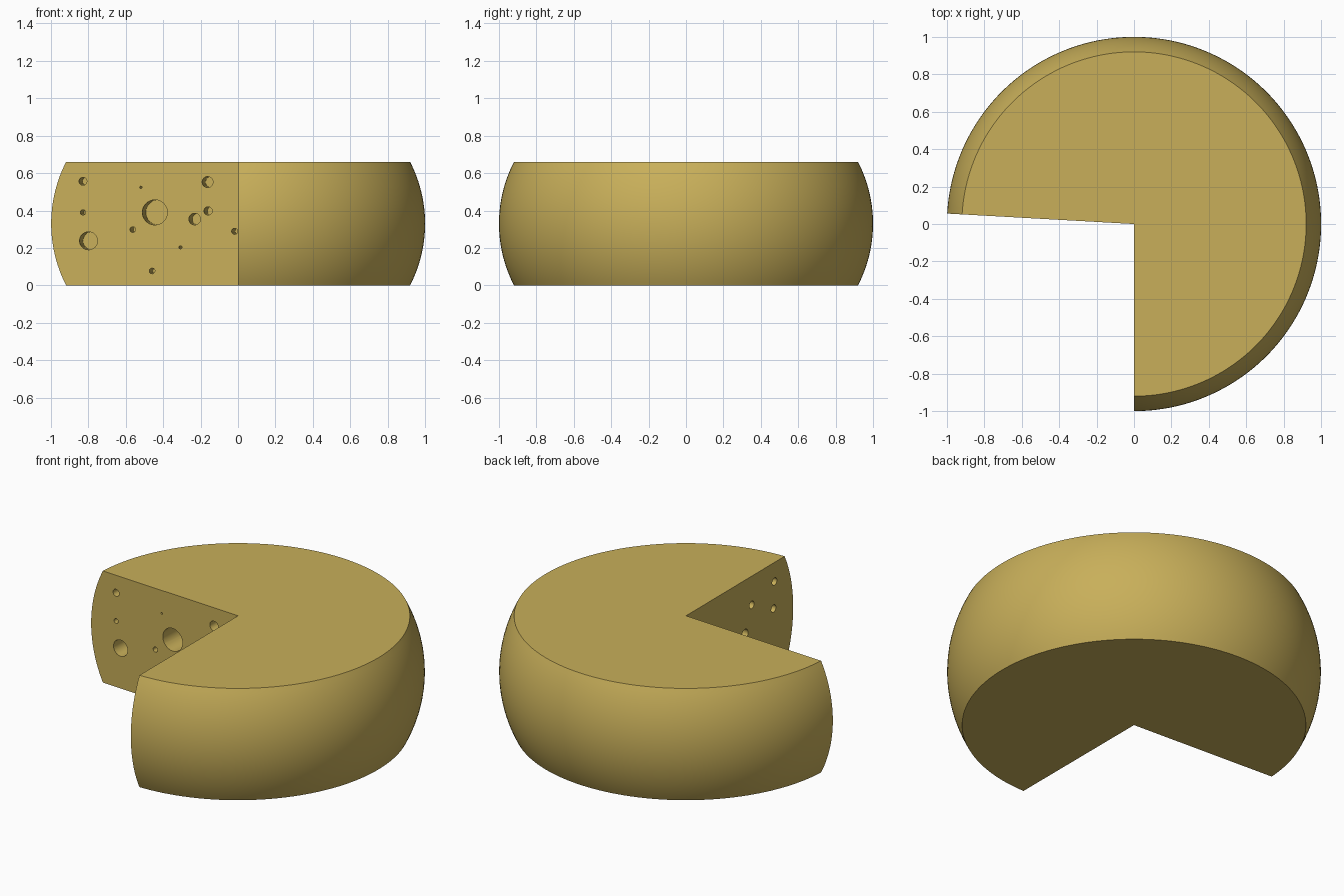
import bpy, bmesh, math
from mathutils import Vector, Matrix

old = bpy.data.objects.get("Cube")
if old:
    bpy.data.objects.remove(old, do_unlink=True)

HEIGHT, RADIUS, RIM = 0.66, 1.0, 0.92      # rim = radius of the flat top and bottom
START, END = math.radians(-90), math.radians(176.8)
SEGMENTS, BANDS = 120, 24
BORE_DEPTH = 0.33

yellow = bpy.data.materials.new("cheese yellow")
colour = (0.58, 0.43, 0.102, 1)
yellow.use_nodes = True
yellow.diffuse_color = colour
yellow.node_tree.nodes["Principled BSDF"].inputs["Base Color"].default_value = colour


def make_object(name, bm):
    bmesh.ops.recalc_face_normals(bm, faces=bm.faces[:])
    mesh = bpy.data.meshes.new(name)
    bm.to_mesh(mesh)
    bm.free()
    mesh.materials.append(yellow)
    obj = bpy.data.objects.new(name, mesh)
    bpy.context.collection.objects.link(obj)
    return obj


# Bulging wheel, swept around the axis and left open where the slice is missing
half, bulge = HEIGHT / 2, RADIUS - RIM
arc_radius = (half ** 2 + bulge ** 2) / (2 * bulge)
arc_half = math.asin(half / arc_radius)
profile = []
for i in range(BANDS + 1):
    t = arc_half * (2 * i / BANDS - 1)
    profile.append((RADIUS - arc_radius * (1 - math.cos(t)),
                    half + arc_radius * math.sin(t)))

bm = bmesh.new()
bottom, top = bm.verts.new((0, 0, 0)), bm.verts.new((0, 0, HEIGHT))
rings = []
for k in range(SEGMENTS + 1):
    a = START + (END - START) * k / SEGMENTS
    rings.append([bm.verts.new((r * math.cos(a), r * math.sin(a), z)) for r, z in profile])
for left, right in zip(rings, rings[1:]):
    for i in range(BANDS):
        bm.faces.new((left[i], right[i], right[i + 1], left[i + 1]))
bm.faces.new([bottom] + [ring[0] for ring in rings])
bm.faces.new([top] + [ring[-1] for ring in rings])
for ring in (rings[0], rings[-1]):
    bm.faces.new([bottom] + ring + [top])
wheel = make_object("cheese_wheel", bm)

# Holes on each cut face: distance from the axis, height, radius
back_holes = [(0.445, 0.39, 0.067), (0.80, 0.238, 0.048), (0.83, 0.556, 0.021),
              (0.83, 0.39, 0.014), (0.52, 0.524, 0.006), (0.163, 0.552, 0.029),
              (0.16, 0.398, 0.022), (0.232, 0.354, 0.031), (0.563, 0.298, 0.015),
              (0.308, 0.203, 0.008), (0.46, 0.077, 0.015), (0.018, 0.289, 0.016)]
side_holes = [(0.826, 0.546, 0.022), (0.613, 0.49, 0.022), (0.817, 0.39, 0.022),
              (0.55, 0.34, 0.03), (0.72, 0.16, 0.045), (0.35, 0.25, 0.055),
              (0.2, 0.4, 0.02), (0.5, 0.1, 0.018)]

# Straight bores going square into each cut face
bm = bmesh.new()
for angle, inward, holes in ((END, -1, back_holes), (START, 1, side_holes)):
    along = Vector((math.cos(angle), math.sin(angle), 0))
    into = Vector((-along.y, along.x, 0)) * inward
    turn = into.to_track_quat('Z', 'Y').to_matrix().to_4x4()
    for distance, z, radius in holes:
        # each bore starts slightly outside the face
        centre = along * distance + Vector((0, 0, z)) + into * (BORE_DEPTH / 2 - 0.01)
        bmesh.ops.create_cone(bm, cap_ends=True, segments=32, radius1=radius,
                              radius2=radius, depth=BORE_DEPTH + 0.02,
                              matrix=Matrix.Translation(centre) @ turn)
bores = make_object("hole_cutter", bm)
bores.hide_render = True

cut = wheel.modifiers.new("holes", 'BOOLEAN')
cut.operation, cut.solver, cut.object = 'DIFFERENCE', 'EXACT', bores
bpy.ops.object.select_all(action='DESELECT')
wheel.select_set(True)
bpy.context.view_layer.objects.active = wheel
bpy.ops.object.modifier_apply(modifier=cut.name)
bpy.data.objects.remove(bores, do_unlink=True)

# Smooth rind, crisp cut edges
bpy.ops.object.shade_smooth_by_angle(angle=math.radians(25))
